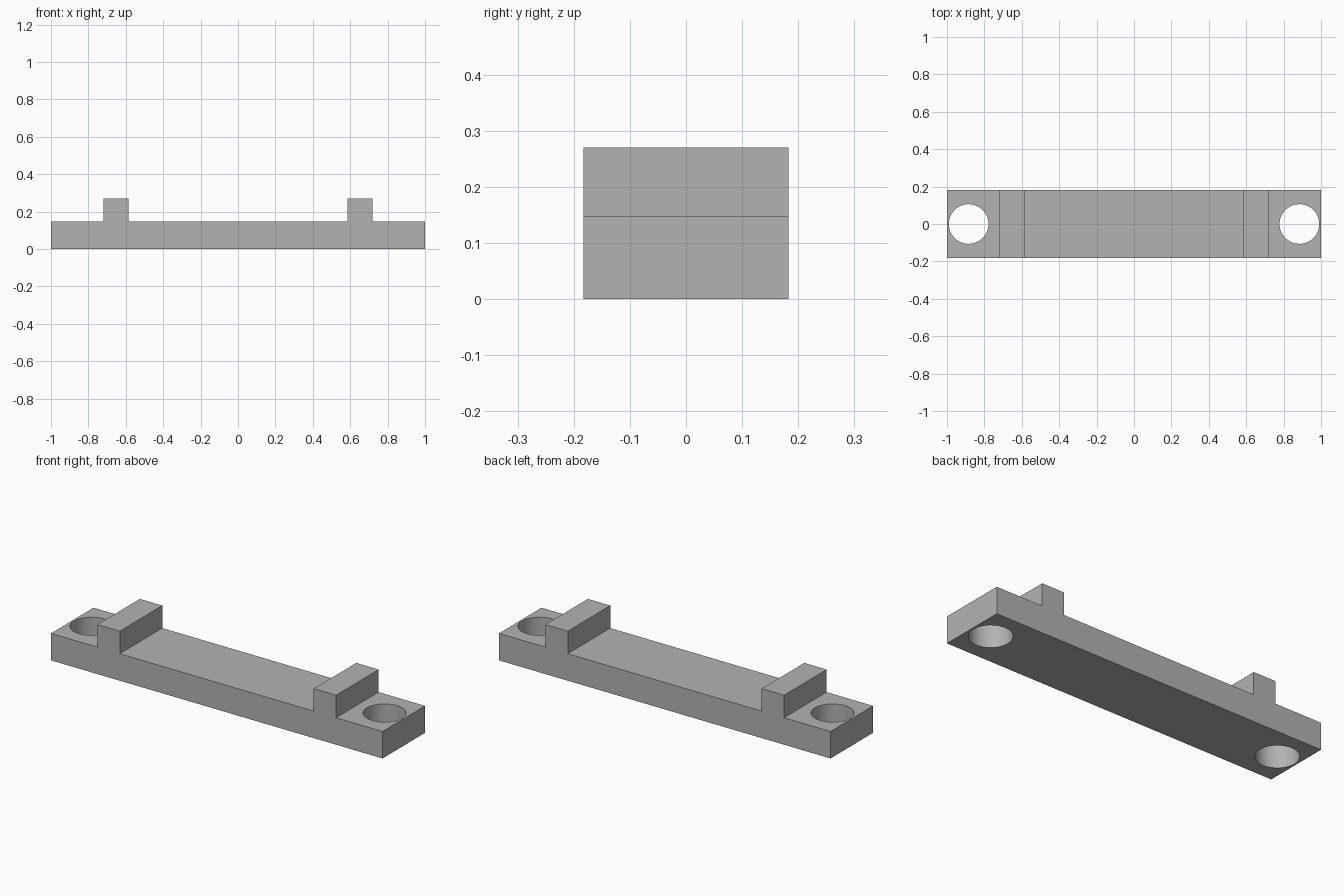
import bpy
import bmesh

LENGTH, DEPTH = 2.0, 0.366
BASE_H, RIB_H = 0.147, 0.27
RIB_IN, RIB_OUT = 0.585, 0.72
HOLE_X, HOLE_R = 0.884, 0.106

cube = bpy.data.objects.get("Cube")
if cube:
    bpy.data.objects.remove(cube, do_unlink=True)

# Plain grey finish
grey = bpy.data.materials.new("plain_grey")
grey.use_nodes = True
colour = (0.45, 0.45, 0.45, 1.0)
grey.diffuse_color = colour
grey.node_tree.nodes["Principled BSDF"].inputs["Base Color"].default_value = colour


def add_object(name, bm):
    bmesh.ops.recalc_face_normals(bm, faces=bm.faces)
    mesh = bpy.data.meshes.new(name)
    bm.to_mesh(mesh)
    bm.free()
    mesh.materials.append(grey)
    obj = bpy.data.objects.new(name, mesh)
    bpy.context.collection.objects.link(obj)
    return obj


# Mounting bar: mirrored side profile with two ribs, extruded through its depth
half = [(LENGTH / 2, 0), (LENGTH / 2, BASE_H), (RIB_OUT, BASE_H),
        (RIB_OUT, RIB_H), (RIB_IN, RIB_H), (RIB_IN, BASE_H)]
profile = half + [(-x, z) for x, z in reversed(half)]
bm = bmesh.new()
face = bm.faces.new([bm.verts.new((x, -DEPTH / 2, z)) for x, z in profile])
side = bmesh.ops.extrude_face_region(bm, geom=[face])
bmesh.ops.translate(bm, vec=(0, DEPTH, 0),
                    verts=[g for g in side["geom"] if isinstance(g, bmesh.types.BMVert)])
bar = add_object("mounting_bar", bm)

# Round screw holes through both ends
for name, sign in (("left", 1), ("right", -1)):
    bm = bmesh.new()
    bmesh.ops.create_cone(bm, cap_ends=True, segments=64,
                          radius1=HOLE_R, radius2=HOLE_R, depth=1)
    cutter = add_object(name + "_hole_cutter", bm)
    cutter.location.x = sign * HOLE_X
    cutter.hide_render = True
    cutter.hide_set(True)
    cut = bar.modifiers.new(name + "_screw_hole", "BOOLEAN")
    cut.operation = "DIFFERENCE"
    cut.solver = "EXACT"
    cut.object = cutter

# Bake the cuts, then smooth the hole walls while keeping edges sharp
bpy.ops.object.select_all(action="DESELECT")
bpy.context.view_layer.objects.active = bar
bar.select_set(True)
for modifier in list(bar.modifiers):
    cutter = modifier.object
    bpy.ops.object.modifier_apply(modifier=modifier.name)
    bpy.data.objects.remove(cutter, do_unlink=True)
bpy.ops.object.shade_smooth_by_angle()
